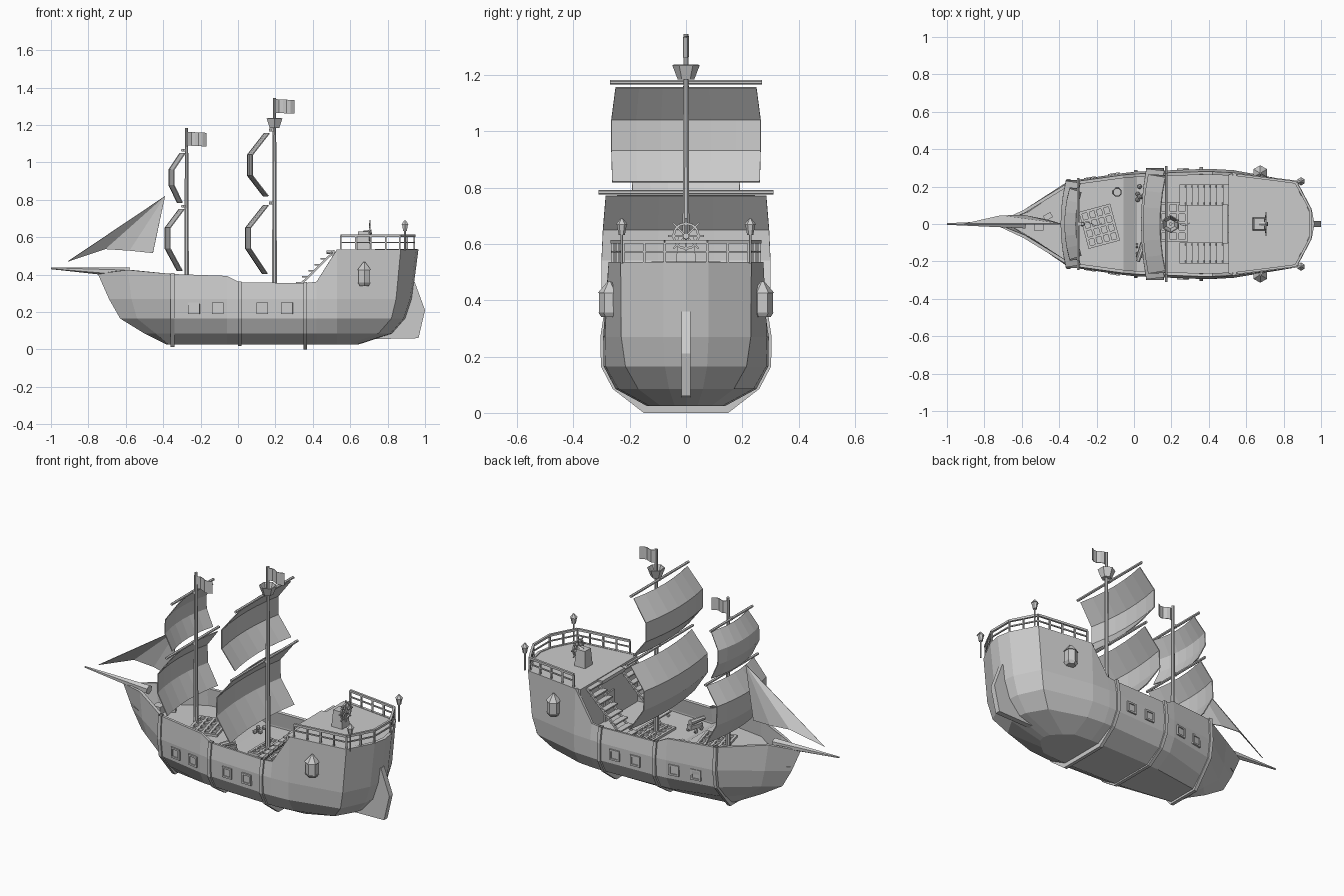
import bpy, bmesh, math
from mathutils import Vector, Matrix

if "Cube" in bpy.data.objects:
    bpy.data.objects.remove(bpy.data.objects["Cube"])

# ---------- helpers: primitives return (verts, faces); make() joins them ----------
def make(name, parts, solid=0.0):
    verts, faces = [], []
    for v, f in parts:
        n = len(verts)
        verts += [tuple(p) for p in v]
        faces += [[i + n for i in q] for q in f]
    me = bpy.data.meshes.new(name)
    me.from_pydata(verts, [], faces)
    bm = bmesh.new()
    bm.from_mesh(me)
    bmesh.ops.recalc_face_normals(bm, faces=bm.faces)
    bm.to_mesh(me)
    bm.free()
    ob = bpy.data.objects.new(name, me)
    bpy.context.collection.objects.link(ob)
    if solid:
        m = ob.modifiers.new("thickness", 'SOLIDIFY')
        m.thickness = abs(solid)
        m.offset = -1 if solid < 0 else 0
    return ob

def box(c, s, rot=0.0):
    R = Matrix.Rotation(rot, 3, 'Z')
    v = [Vector(c) + R @ Vector((s[0] * x / 2, s[1] * y / 2, s[2] * z / 2))
         for z in (-1, 1) for x, y in ((-1, -1), (1, -1), (1, 1), (-1, 1))]
    return v, [(3, 2, 1, 0), (4, 5, 6, 7)] + [(i, (i + 1) % 4, (i + 1) % 4 + 4, i + 4) for i in range(4)]

def rod(p, q, r1, r2=None, n=8):
    p, q = Vector(p), Vector(q)
    r2 = r1 if r2 is None else r2
    R = (q - p).to_track_quat('Z', 'Y')
    v = [c + R @ Vector((r * math.cos(a), r * math.sin(a), 0)) for c, r in ((p, r1), (q, r2))
         for a in [2 * math.pi * (i + .5) / n for i in range(n)]]
    return v, [tuple(range(n)), tuple(range(n, 2 * n))] + \
        [(i, (i + 1) % n, (i + 1) % n + n, i + n) for i in range(n)]

def strip(rows):
    """Quad grid through equal-length rows of points."""
    n = len(rows[0])
    return [p for r in rows for p in r], [(a * n + i, a * n + i + 1, (a + 1) * n + i + 1, (a + 1) * n + i)
                                          for a in range(len(rows) - 1) for i in range(n - 1)]

def lerp(x, xs, ys):
    for a, b, c, d in zip(xs, xs[1:], ys, ys[1:]):
        if x <= b:
            return c + (d - c) * (x - a) / (b - a)
    return ys[-1]

# ---------- hull: rings of stations at five levels ----------
# z, bow x, next x, three stern x, then nine half widths
LEVELS = [
    (.025, -.38, -.37, .58, .63, .64, .05, .09, .13, .135, .14, .14, .13, .09, .04),
    (.085, -.50, -.44, .75, .815, .825, .06, .15, .23, .235, .25, .25, .24, .17, .06),
    (.165, -.63, -.54, .82, .885, .895, .07, .215, .27, .277, .292, .292, .285, .215, .075),
    (.27, -.69, -.57, .845, .92, .93, .08, .23, .272, .28, .294, .294, .288, .23, .08),
    (None, -.75, -.59, .87, .95, .965, .075, .222, .262, .268, .28, .28, .275, .232, .08)]
TOP = [.405, .425, .403, .393, .358, .355, .362, .535, .535, .535, .535]
MID = [-.35, -.06, .01, .36, .42, .53]
grid = []
for z, b, s1, s8, s9, s10, *w in LEVELS:
    xs, ws = [b, s1] + MID + [s8, s9, s10], [0] + w + [0]
    zs = TOP if z is None else [z] * 11
    grid.append(list(zip(xs, ws, zs)))
rings = [[(x, -w, z) for x, w, z in g] + [(x, w, z) for x, w, z in g[9:0:-1]] + [(g[0][0], 0, g[0][2])]
         for g in grid]
v, f = strip(rings)
hull = make("hull", [(v, f + [tuple(range(20))])])
bm = bmesh.new()
bm.from_mesh(hull.data)
bmesh.ops.remove_doubles(bm, verts=bm.verts, dist=1e-5)
bmesh.ops.recalc_face_normals(bm, faces=bm.faces)
if min(bm.faces, key=lambda q: q.calc_center_median().z).normal.z > 0:
    bmesh.ops.reverse_faces(bm, faces=bm.faces)
bm.to_mesh(hull.data)
bm.free()
m = hull.modifiers.new("planking", 'SOLIDIFY')
m.thickness, m.offset = .017, -1

# ribs wrapped around the hull
for k, drop in ((2, .012), (4, .008), (5, .025)):
    x = grid[4][k][0]
    side = [(g[k][1] + .010, g[k][2] - (drop if g is grid[0] else 0)) for g in grid]
    side[-1] = (side[-1][0], side[-1][1] + .006)
    prof = [(-y, z) for y, z in side[::-1]] + side
    inner = [(y * (1 - .025 / max(abs(y), .1)), z + (.025 if z < .05 else 0)) for y, z in prof]
    loop = prof
    rows = [[(x + dx, y, z) for y, z in p]
            for dx, p in ((-.01, inner), (-.01, loop), (.01, loop), (.01, inner), (-.01, inner))]
    make("hull_rib", [strip(rows)])

# decks, ramp and bulkhead
main = [(-.69, .015, .30), (-.57, .075, .30), (-.35, .218, .30), (-.055, .26, .30),
        (.015, .268, .26), (.36, .28, .26), (.51, .272, .26)]
quarter = [(.505, .262, .533), (.53, .273, .533), (.87, .23, .533), (.95, .078, .533), (.963, .003, .533)]
for name, d in (("main_deck", main), ("quarter_deck", quarter)):
    make(name, [strip([[(x, -w, z), (x, w, z)] for x, w, z in d])])
make("bulkhead", [box((.51, 0, .395), (.012, .53, .275)), box((.487, 0, .52), (.03, .21, .02))])
make("cabin_door", [box((.502, 0, .34), (.012, .09, .16))])

# rudder and bowsprit
rud = [(.72, .055), (.965, .06), (1.0, .21), (.945, .36), (.90, .36), (.85, .12)]
n = len(rud)
make("rudder", [([(x, s * .016, z) for s in (-1, 1) for x, z in rud],
                 [tuple(range(n)), tuple(range(n, 2 * n))] +
                 [(i, (i + 1) % n, (i + 1) % n + n, i + n) for i in range(n)])])
make("bowsprit", [rod((-.58, 0, .41), (-1, 0, .434), .027, .005, 6)])

# gun ports following the hull side
hx, hw = [p[0] for p in grid[3]], [(a[1] + b[1]) / 2 for a, b in zip(grid[2], grid[3])]
for s in (-1, 1):
    parts = []
    for x in (-.235, -.107, .13, .262):
        y = lerp(x, hx, hw)
        a = math.atan2(lerp(x + .02, hx, hw) - lerp(x - .02, hx, hw), .04)
        t = Vector((math.cos(a), s * math.sin(a), 0))
        c = Vector((x, s * y, .22))
        for o in (-.026, .026):
            parts += [box(c + t * o, (.01, .018, .062), s * a),
                      box(c + Vector((0, 0, o)), (.062, .018, .01), s * a)]
        parts.append(box(c, (.045, .006, .045), s * a))
    make("gun_ports", parts)
    # cabin bay window
    y = s * .272
    make("bay_window", [rod((.675, y, .355), (.675, y, .425), .036, n=6), rod((.675, y, .34), (.675, y, .357), .028, .04, 6),
                        rod((.675, y, .425), (.675, y, .467), .042, .006, 6)])
    # stairs to the quarter deck
    steps = [box((.262 + .033 * i, s * .155, .292 + .032 * i), (.036, .112, .008)) for i in range(8)]
    for e in (-.045, .045):
        steps.append(rod((.25, s * .155 + e, .265), (.50, s * .155 + e, .51), .008, n=4))
    make("stairs", steps)
    # stern lantern
    lx, ly = .893, s * .228
    make("lantern", [rod((lx, ly, .53), (lx, ly, .635), .005, n=6), rod((lx, ly, .632), (lx, ly, .668), .011, .018, 6),
                     rod((lx, ly, .668), (lx, ly, .69), .022, .004, 6)])

# quarter deck railing
path = [(.55, .262), (.63, .252), (.71, .242), (.79, .232), (.865, .222), (.905, .148), (.943, .075)]
path = [(x, -y) for x, y in path] + path[::-1]
rail = [rod((x, y, .53), (x, y, .605), .006, n=4) for x, y in path]
for (a, b), (c, d) in zip(path, path[1:]):
    rail += [rod((a, b, .607), (c, d, .607), .009, n=4), rod((a, b, .572), (c, d, .572), .005, n=4)]
make("railing", rail)

# steering wheel
def on_wheel(r, i, n):
    return (.705, r * math.cos(2 * math.pi * i / n), .628 + r * math.sin(2 * math.pi * i / n))
make("wheel_stand", [rod((.67, 0, .53), (.67, 0, .63), .05, .04, 4), rod((.67, 0, .622), (.715, 0, .628), .012, n=6)])
make("steering_wheel", [rod(on_wheel(.045, i, 12), on_wheel(.045, i + 1, 12), .006, n=4) for i in range(12)] +
     [rod((.705, 0, .628), on_wheel(.064, i, 8), .004, n=4) for i in range(8)])

# masts, yards, crow's nest
make("fore_mast", [rod((-.275, 0, .28), (-.275, 0, 1.185), .014, .009)])
make("main_mast", [rod((.195, 0, .25), (.195, 0, 1.345), .015, .009)])
for x, z, w in ((-.297, 1.065, .195), (-.297, .765, .245), (.172, 1.173, .27), (.172, .783, .31)):
    make("yard", [rod((x, -w, z), (x, w, z), .008, n=6), box((x + .01, 0, z), (.03, .015, .015))])
v, f = rod((.195, 0, 1.185), (.195, 0, 1.235), .027, .046, 6)
make("crows_nest", [(v, f[:1] + f[2:])], .006)

# square sails: rows of (x, z, half width), bellied forward
SAILS = [[(.14, 1.155, .25), (.05, 1.04, .265), (.05, .93, .265), (.135, .82, .262)],
         [(.135, .77, .285), (.04, .65, .295), (.04, .54, .30), (.13, .405, .30)],
         [(-.31, 1.05, .17), (-.37, .96, .19), (-.37, .88, .195), (-.325, .785, .19)],
         [(-.315, .75, .22), (-.39, .65, .23), (-.39, .54, .235), (-.325, .42, .235)]]
for s in SAILS:
    make("square_sail", [strip([[(x + .028 * (i / 3) ** 2, i / 3 * w, z) for i in range(-3, 4)]
                                for x, z, w in s])], .005)

# jib sail fanned from its head
jib = [(-.39, 0, .82), (-.91, 0, .47), (-.71, .045, .537), (-.58, .045, .528), (-.455, .02, .515)]
make("jib_sail", [(jib, [(0, 1, 2), (0, 2, 3), (0, 3, 4)])], .004)

# flags
for x, z in ((-.27, 1.09), (.2, 1.265)):
    make("flag", [strip([[(x + .02 * i, .01 * math.sin(i * 1.4), z + dz - .001 * i) for i in range(6)]
                         for dz in (0, .073)])], .003)

# hatch gratings
def grating(c, sx, sy, nx, ny, rot):
    R = Matrix.Rotation(rot, 3, 'Z')
    at = lambda x, y: Vector(c) + R @ Vector((x, y, 0))
    return [box(at(sx * (i / nx - .5), 0), (.014, sy + .014, .016), rot) for i in range(nx + 1)] + \
           [box(at(0, sy * (i / ny - .5)), (sx + .014, .014, .014), rot) for i in range(ny + 1)]
make("fore_grating", grating((-.185, -.012, .305), .16, .19, 4, 4, math.radians(15)))
make("main_grating", grating((.21, .01, .266), .14, .20, 3, 4, 0))

# deck clutter: cannon, shot, barrel, crates
parts = [rod((.05, -.11, .315), (.02, -.20, .32), .017, .012), box((.04, -.14, .29), (.035, .08, .025), -.3)]
for dx in (-.024, .024):
    for dy in (-.025, .025):
        parts.append(rod((.04 + dx - .005, -.14 + dy, .274), (.04 + dx + .005, -.14 + dy, .274), .013))
make("cannon", parts)
bm = bmesh.new()
for p in ((.02, .13, .275), (.045, .145, .275), (.02, .16, .275), (.03, .145, .297), (.03, .20, .275)):
    bmesh.ops.create_icosphere(bm, subdivisions=1, radius=.014, matrix=Matrix.Translation(p))
me = bpy.data.meshes.new("cannon_balls")
bm.to_mesh(me)
bm.free()
bpy.context.collection.objects.link(bpy.data.objects.new("cannon_balls", me))
make("barrel", [rod((-.09, .17, .30), (-.09, .17, .328), .021, .026), rod((-.09, .17, .328), (-.09, .17, .356), .026, .021)])
make("crates", [box((-.51, -.01, .322), (.05, .05, .045)), box((-.46, .04, .32), (.045, .03, .04), .5)])
